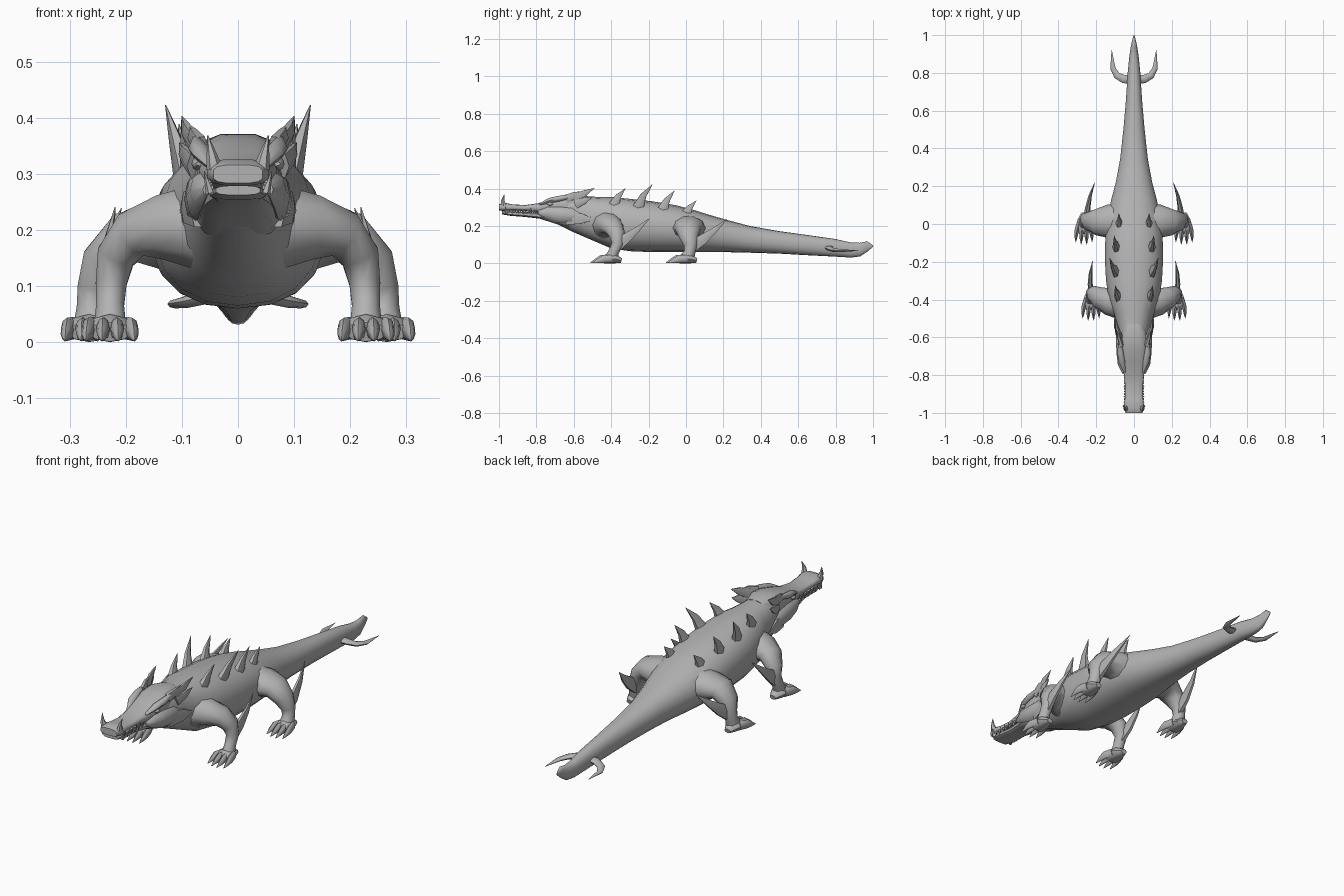
import bpy, bmesh, math
from mathutils import Vector

hide = bpy.data.materials.new("grey hide")
hide.diffuse_color = (0.45, 0.45, 0.45, 1)


def finish(name, bm, mirror=False, angle=50):
    bmesh.ops.recalc_face_normals(bm, faces=bm.faces)
    me = bpy.data.meshes.new(name)
    bm.to_mesh(me)
    bm.free()
    me.materials.append(hide)
    ob = bpy.data.objects.new(name, me)
    bpy.context.collection.objects.link(ob)
    bpy.ops.object.select_all(action='DESELECT')
    ob.select_set(True)
    bpy.context.view_layer.objects.active = ob
    bpy.ops.object.shade_smooth_by_angle(angle=math.radians(angle))
    if mirror:
        ob.modifiers.new("Mirror", 'MIRROR').use_mirror_merge = False
    return ob


def skin(bm, rings):
    rows = [[bm.verts.new(p) for p in r] for r in rings]
    n = len(rows[0])
    for a, b in zip(rows, rows[1:]):
        for i in range(n):
            j = (i + 1) % n
            bm.faces.new((a[i], a[j], b[j], b[i]))
    bm.faces.new(rows[0])
    bm.faces.new(rows[-1])


def loft(name, sections, power=1.0, n=16):
    """Sections along y: (y, bottom, top, half width); low power is boxier."""
    bm = bmesh.new()
    rings = []
    for y, lo, hi, w in sections:
        ring = []
        for i in range(n):
            a = 2 * math.pi * (i + 0.5) / n
            c, s = math.cos(a), math.sin(a)
            ring.append((w * math.copysign(abs(c) ** power, c), y,
                         (lo + hi) / 2 + (hi - lo) / 2 * math.copysign(abs(s) ** power, s)))
        rings.append(ring)
    skin(bm, rings)
    return finish(name, bm)


def tube(bm, pts, ref=(1, 0, 0), n=8):
    """Points (x, y, z, radius along ref, other radius)."""
    P = [Vector(p[:3]) for p in pts]
    rings = []
    for k, p in enumerate(pts):
        t = (P[min(k + 1, len(P) - 1)] - P[max(k - 1, 0)]).normalized()
        u = Vector(ref)
        u = (u - t * u.dot(t)).normalized()
        v = t.cross(u)
        ring = []
        for i in range(n):
            a = 2 * math.pi * i / n
            q = P[k] + u * math.cos(a) * p[3] + v * math.sin(a) * p[4]
            q.z = max(q.z, 0)
            ring.append(q)
        rings.append(ring)
    skin(bm, rings)


def part(name, paths, ref=(1, 0, 0), n=8):
    bm = bmesh.new()
    for p in paths:
        tube(bm, p, ref, n)
    return finish(name, bm, True)


# trunk, neck and tail in one lofted skin
loft("body_and_tail", [
    (-0.70, 0.215, 0.345, 0.060), (-0.62, 0.175, 0.365, 0.080), (-0.54, 0.14, 0.36, 0.088),
    (-0.47, 0.11, 0.355, 0.108), (-0.40, 0.08, 0.355, 0.135), (-0.30, 0.065, 0.345, 0.150),
    (-0.18, 0.06, 0.332, 0.157), (-0.05, 0.06, 0.31, 0.153), (0.05, 0.06, 0.283, 0.140),
    (0.13, 0.06, 0.258, 0.122), (0.22, 0.06, 0.232, 0.098), (0.34, 0.057, 0.20, 0.075),
    (0.50, 0.052, 0.172, 0.057), (0.66, 0.043, 0.15, 0.043), (0.80, 0.036, 0.13, 0.034),
    (0.88, 0.031, 0.112, 0.026), (0.93, 0.037, 0.11, 0.019), (0.97, 0.063, 0.118, 0.011),
    (1.00, 0.088, 0.096, 0.002)], 0.9, 18)

# skull with a long square snout
loft("skull_and_snout", [
    (-1.00, 0.283, 0.316, 0.045), (-0.975, 0.279, 0.326, 0.056), (-0.93, 0.283, 0.316, 0.050),
    (-0.86, 0.28, 0.312, 0.048), (-0.79, 0.272, 0.322, 0.056), (-0.73, 0.26, 0.342, 0.070),
    (-0.66, 0.25, 0.362, 0.074), (-0.59, 0.25, 0.372, 0.070), (-0.53, 0.27, 0.36, 0.05)], 0.6, 12)
loft("lower_jaw", [
    (-0.985, 0.262, 0.279, 0.040), (-0.94, 0.254, 0.278, 0.051), (-0.86, 0.248, 0.275, 0.045),
    (-0.78, 0.238, 0.272, 0.057), (-0.70, 0.212, 0.275, 0.073), (-0.62, 0.185, 0.28, 0.075)],
    0.65, 12)

# jaw muscles, brows and nostril horns
part("cheek", [[(0.055, -0.79, 0.272, 0.008, 0.01), (0.066, -0.74, 0.27, 0.02, 0.033),
                (0.072, -0.68, 0.26, 0.021, 0.042), (0.078, -0.61, 0.255, 0.018, 0.04),
                (0.08, -0.55, 0.25, 0.006, 0.01)]])
part("brow", [[(0.048, -0.785, 0.313, 0.006, 0.006), (0.064, -0.73, 0.336, 0.017, 0.014),
               (0.072, -0.68, 0.346, 0.017, 0.015), (0.076, -0.62, 0.358, 0.006, 0.012)]])
part("eye", [[(0.068, -0.742, 0.318, 0.008, 0.004), (0.073, -0.728, 0.318, 0.01, 0.012),
              (0.070, -0.712, 0.318, 0.008, 0.004)]])
part("nose_horn", [[(0.042, -0.975, 0.31, 0.015, 0.018), (0.047, -0.98, 0.335, 0.009, 0.01),
                    (0.054, -0.972, 0.368, 0.001, 0.001)]], n=6)

# teeth along both jaws, with larger fangs at the tip
teeth = []
for i in range(7):
    y = -0.955 + i * 0.028
    teeth.append([(0.049, y, 0.285, 0.005, 0.008), (0.053, y, 0.262, 0.001, 0.001)])
    teeth.append([(0.045, y + 0.014, 0.27, 0.005, 0.007), (0.054, y + 0.012, 0.295, 0.001, 0.001)])
teeth.append([(0.05, -0.965, 0.265, 0.008, 0.011), (0.06, -0.965, 0.305, 0.001, 0.001)])
part("teeth", teeth, n=5)

# swept crest behind the brow and a lower neck frill
crest = []
for x, y, z, tx, ty, tz in [(0.066, -0.64, 0.345, 0.085, -0.55, 0.385),
                            (0.072, -0.60, 0.345, 0.10, -0.49, 0.402),
                            (0.078, -0.59, 0.315, 0.104, -0.50, 0.355)]:
    crest.append([(x, y, z, 0.014, 0.026),
                  ((x + tx) / 2 + 0.005, (y + ty) / 2, (z + tz) / 2, 0.01, 0.02),
                  (tx, ty, tz, 0.001, 0.001)])
part("head_crest", crest, n=6)
part("neck_frill", [[(0.07, -0.64, 0.24, 0.016, 0.04), (0.093, -0.56, 0.24, 0.009, 0.032),
                     (0.103, -0.49, 0.235, 0.001, 0.002)]], n=6)

# paired dorsal spines leaning backwards
spines = []
for x, y, z, tx, ty, tz in [(0.082, -0.385, 0.31, 0.100, -0.325, 0.40),
                            (0.094, -0.255, 0.30, 0.129, -0.18, 0.422),
                            (0.092, -0.125, 0.285, 0.105, -0.062, 0.388),
                            (0.078, 0.0, 0.26, 0.08, 0.055, 0.335)]:
    spines.append([(x, y, z, 0.022, 0.034),
                   (x + (tx - x) * .5, y + (ty - y) * .35, z + (tz - z) * .5, 0.012, 0.019),
                   (tx, ty, tz, 0.001, 0.001)])
part("back_spines", spines, n=6)

# legs, bending out of the trunk and down to the ankle
part("front_leg", [[(0.07, -0.42, 0.205, 0.085, 0.08), (0.135, -0.41, 0.205, 0.072, 0.06),
                    (0.185, -0.39, 0.194, 0.058, 0.045), (0.217, -0.37, 0.155, 0.044, 0.036),
                    (0.226, -0.365, 0.105, 0.032, 0.029), (0.228, -0.385, 0.065, 0.028, 0.026),
                    (0.228, -0.40, 0.025, 0.034, 0.03)]], (0, 1, 0), 10)
part("hind_leg", [[(0.07, 0.01, 0.18, 0.10, 0.085), (0.14, 0.015, 0.19, 0.088, 0.062),
                   (0.20, 0.01, 0.185, 0.07, 0.05), (0.24, 0.015, 0.142, 0.052, 0.041),
                   (0.255, 0.025, 0.095, 0.036, 0.033), (0.26, 0.02, 0.06, 0.03, 0.029),
                   (0.261, 0.005, 0.025, 0.04, 0.034)]], (0, 1, 0), 10)


# feet with four clawed toes fanning forwards
def foot(name, x, y):
    paths = [[(x, y + 0.05, 0.015, 0.016, 0.012), (x, y + 0.015, 0.024, 0.034, 0.026),
              (x, y - 0.03, 0.024, 0.042, 0.026), (x, y - 0.05, 0.018, 0.038, 0.018)]]
    for k in (-1.5, -0.5, 0.5, 1.5):
        f = 0.012 * abs(k)
        paths.append([(x + k * 0.018, y - 0.02 + f, 0.025, 0.012, 0.02),
                      (x + k * 0.026, y - 0.065 + f, 0.023, 0.012, 0.021),
                      (x + k * 0.028, y - 0.09 + f, 0.014, 0.009, 0.013),
                      (x + k * 0.029, y - 0.122 + f, 0.003, 0.001, 0.002)])
    part(name, paths)


foot("front_foot", 0.228, -0.395)
foot("hind_foot", 0.265, 0.008)

# long blades growing back from the elbows and heels
part("front_leg_blade", [[(0.226, -0.37, 0.10, 0.018, 0.04), (0.232, -0.315, 0.138, 0.013, 0.03),
                          (0.230, -0.26, 0.182, 0.009, 0.017),
                          (0.219, -0.195, 0.24, 0.001, 0.001)]], n=6)
part("hind_leg_blade", [[(0.25, 0.02, 0.085, 0.02, 0.04), (0.245, 0.085, 0.125, 0.014, 0.032),
                         (0.232, 0.15, 0.175, 0.009, 0.018),
                         (0.208, 0.22, 0.238, 0.001, 0.001)]], n=6)

# curved side horns near the end of the tail
part("tail_horn", [[(0.015, 0.765, 0.085, 0.012, 0.026), (0.055, 0.768, 0.08, 0.012, 0.022),
                    (0.09, 0.785, 0.072, 0.011, 0.018), (0.112, 0.825, 0.068, 0.008, 0.014),
                    (0.118, 0.92, 0.068, 0.001, 0.001)]], (0, 0, 1))
